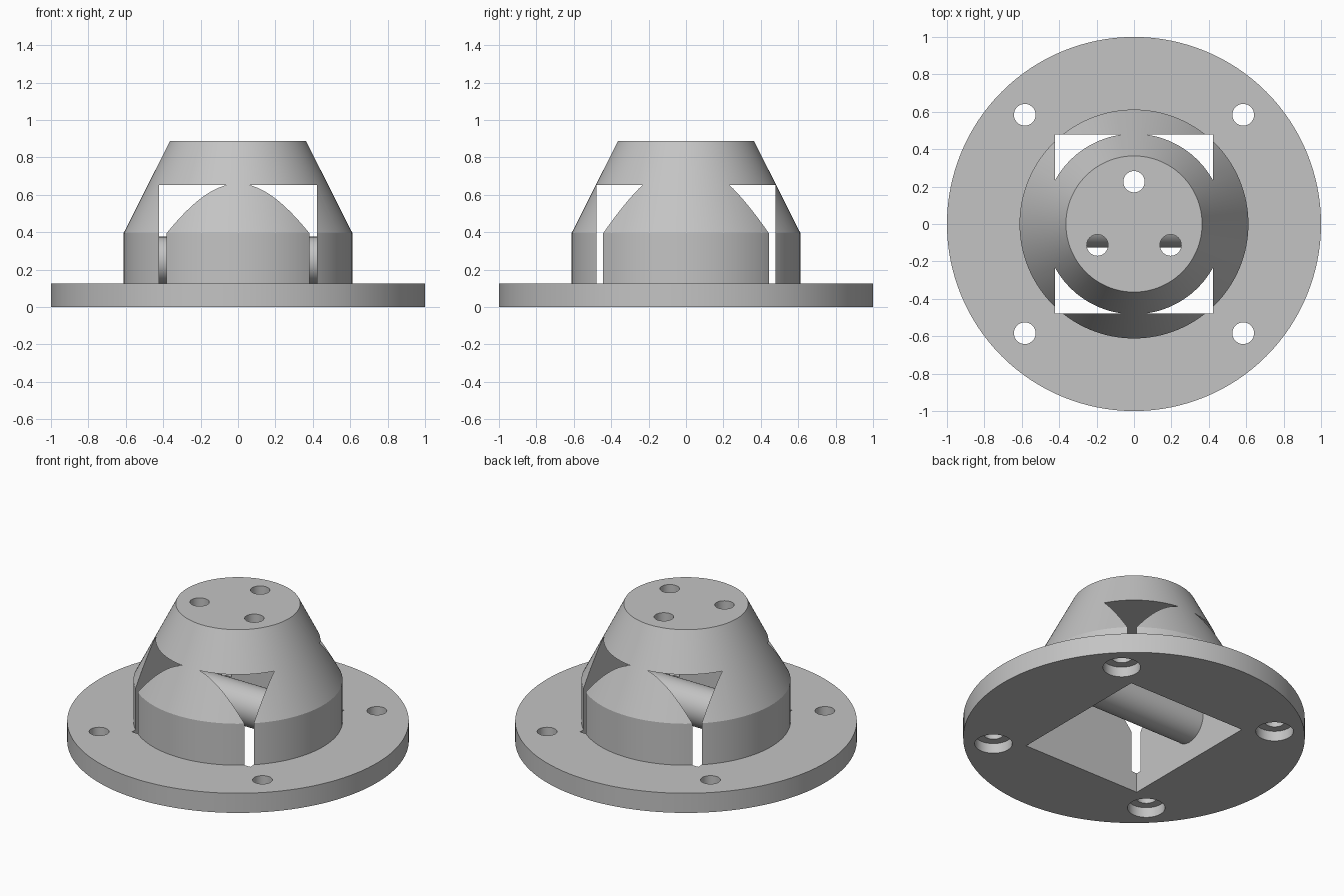
import bpy, bmesh, math

if "Cube" in bpy.data.objects:
    bpy.data.objects.remove(bpy.data.objects["Cube"])

grey = bpy.data.materials.new("plain grey")
grey.diffuse_color = (0.55, 0.55, 0.55, 1)
grey.use_nodes = True
grey.node_tree.nodes["Principled BSDF"].inputs["Base Color"].default_value = grey.diffuse_color

BASE_TOP = 0.127
POCKET_X, POCKET_Y, POCKET_TOP = 0.4225, 0.4785, 0.652


def finish(name, bm):
    bmesh.ops.recalc_face_normals(bm, faces=bm.faces)
    mesh = bpy.data.meshes.new(name)
    bm.to_mesh(mesh)
    bm.free()
    mesh.materials.append(grey)
    obj = bpy.data.objects.new(name, mesh)
    bpy.context.collection.objects.link(obj)
    return obj


def lathe(name, profile, steps=128):
    """Stack of rings, closed with flat discs at both ends."""
    bm = bmesh.new()
    rings = []
    for r, z in profile:
        rings.append([bm.verts.new((r * math.cos(2 * math.pi * i / steps),
                                    r * math.sin(2 * math.pi * i / steps), z))
                      for i in range(steps)])
    for low, high in zip(rings, rings[1:]):
        for i in range(steps):
            j = (i + 1) % steps
            bm.faces.new((low[i], low[j], high[j], high[i]))
    bm.faces.new(rings[0])
    bm.faces.new(rings[-1])
    return finish(name, bm)


def activate(obj):
    bpy.ops.object.select_all(action='DESELECT')
    obj.select_set(True)
    bpy.context.view_layer.objects.active = obj


def cut(target, cutter):
    cutter.hide_render = True
    mod = target.modifiers.new("cut", 'BOOLEAN')
    mod.operation = 'DIFFERENCE'
    mod.solver = 'EXACT'
    mod.object = cutter
    activate(target)
    bpy.ops.object.modifier_apply(modifier=mod.name)
    bpy.data.objects.remove(cutter, do_unlink=True)


def drill(target, x, y, profile):
    bit = lathe("drill_bit", profile, 40)
    bit.location = (x, y, 0)
    bpy.context.view_layer.update()
    cut(target, bit)


# Flange, collar and tapered hub turned as one body
housing = lathe("flanged_housing", [
    (1.0, 0), (1.0, BASE_TOP), (0.612, BASE_TOP), (0.612, 0.395), (0.364, 0.887)])

# Rectangular pocket from below, breaking through the hub at its corners
bm = bmesh.new()
bmesh.ops.create_cube(bm, size=1)
for v in bm.verts:
    v.co.x *= 2 * POCKET_X
    v.co.y *= 2 * POCKET_Y
    v.co.z = POCKET_TOP if v.co.z > 0 else -0.1
cut(housing, finish("pocket_cutter", bm))

# Four flange bolt holes, counterbored from below
for sx in (-1, 1):
    for sy in (-1, 1):
        drill(housing, 0.584 * sx, 0.584 * sy,
              [(0.11, -0.1), (0.11, 0.065), (0.058, 0.065), (0.058, 0.2)])

# Three holes through the top into the pocket
for k in range(3):
    a = math.radians(90 + 120 * k)
    drill(housing, 0.226 * math.cos(a), 0.226 * math.sin(a),
          [(0.057, 0.5), (0.057, 1.0)])

# Round cross bar running from wall to wall inside the pocket
bm = bmesh.new()
bmesh.ops.create_cone(bm, cap_ends=True, segments=64, radius1=0.125,
                      radius2=0.125, depth=2 * POCKET_X + 0.01)
for v in bm.verts:
    v.co = (v.co.z, v.co.y, v.co.x + 0.251)
bar = finish("cross_bar", bm)

for obj in (housing, bar):
    activate(obj)
    bpy.ops.object.shade_smooth_by_angle(angle=math.radians(20))
